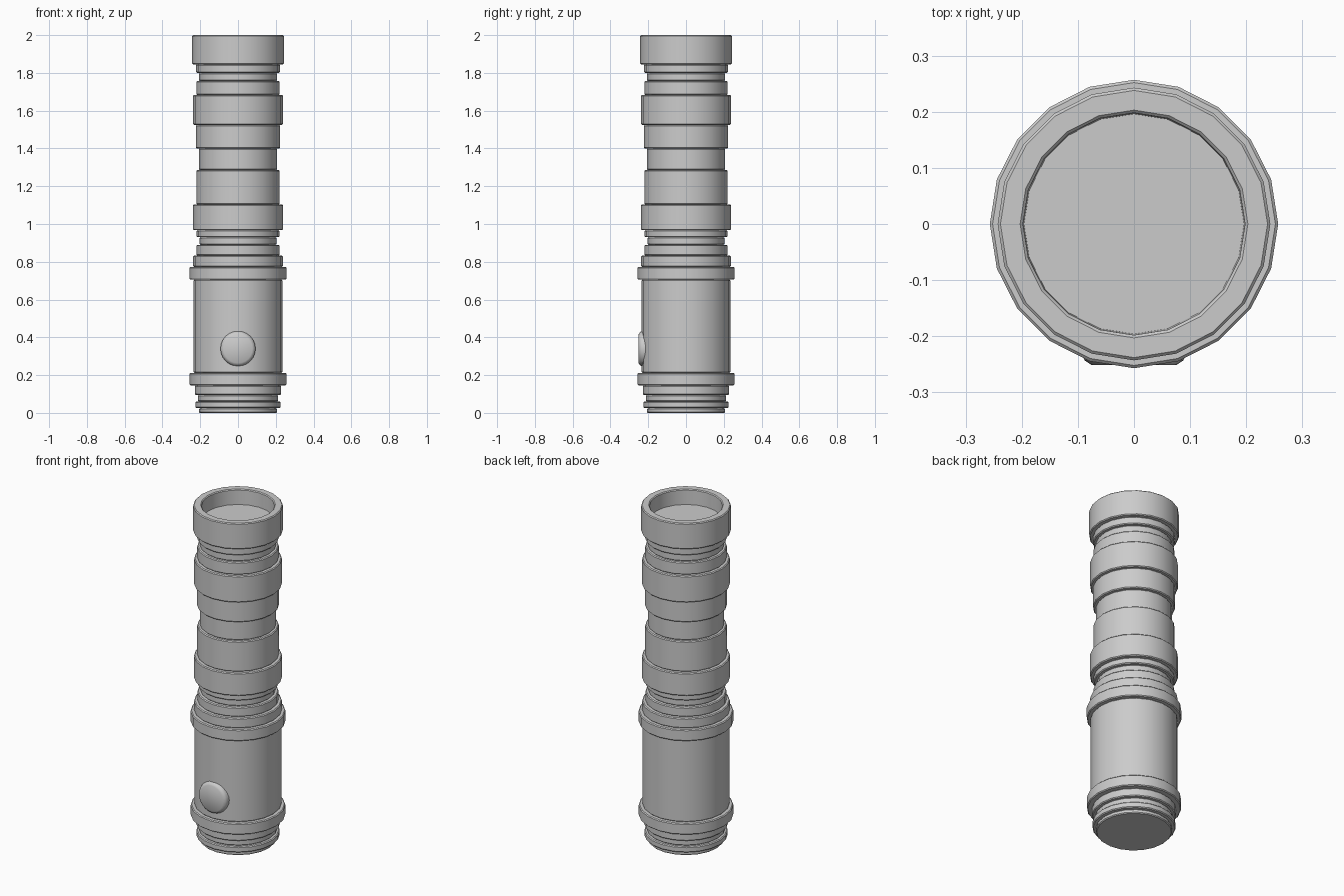
import bpy, bmesh, math
from mathutils import Matrix

if "Cube" in bpy.data.objects:
    bpy.data.objects.remove(bpy.data.objects["Cube"])

SIDES = 20


def finish(name, bm):
    bmesh.ops.recalc_face_normals(bm, faces=bm.faces[:])
    mesh = bpy.data.meshes.new(name)
    bm.to_mesh(mesh)
    bm.free()
    ob = bpy.data.objects.new(name, mesh)
    bpy.context.collection.objects.link(ob)
    bpy.ops.object.select_all(action='DESELECT')
    ob.select_set(True)
    bpy.context.view_layer.objects.active = ob
    bpy.ops.object.shade_smooth_by_angle(angle=math.radians(35))
    return ob


def lathe(name, profile, sides=SIDES, matrix=Matrix()):
    """Spin (radius, height) points around z and cap both ends."""
    bm = bmesh.new()
    rings = [[bm.verts.new((r * math.cos(2 * math.pi * i / sides),
                            r * math.sin(2 * math.pi * i / sides), z))
              for i in range(sides)] for r, z in profile]
    for a, b in zip(rings, rings[1:]):
        for i in range(sides):
            j = (i + 1) % sides
            bm.faces.new((a[i], a[j], b[j], b[i]))
    bm.faces.new(rings[0])
    bm.faces.new(rings[-1])
    bm.transform(matrix)
    return finish(name, bm)


def stepped(bands, c=0.005):
    """Profile from (radius, bottom, top) bands with small chamfers."""
    pts = []
    for r, lo, hi in bands:
        pts += [(r - c, lo), (r, lo + c), (r, hi - c), (r - c, hi)]
    return pts


# Whole handle: pommel, lower body, waist, grip, neck, then the hollow emitter
bands = [
    (0.207, 0.0, 0.025), (0.226, 0.025, 0.06), (0.212, 0.06, 0.095),
    (0.228, 0.095, 0.145), (0.256, 0.145, 0.212),
    (0.236, 0.212, 0.705), (0.257, 0.705, 0.773), (0.238, 0.773, 0.833),
    (0.220, 0.833, 0.89), (0.203, 0.89, 0.93), (0.219, 0.93, 0.967),
    (0.239, 0.967, 1.103), (0.221, 1.103, 1.285), (0.207, 1.285, 1.40),
    (0.223, 1.40, 1.525), (0.238, 1.525, 1.683), (0.221, 1.683, 1.757),
    (0.207, 1.757, 1.80), (0.222, 1.80, 1.845), (0.243, 1.845, 2.0),
]
lathe("handle", stepped(bands) + [(0.203, 2.0), (0.198, 1.995), (0.196, 1.91)])

# Round push button on the front of the lower body
to_front = Matrix.Translation((0, 0, 0.34)) @ Matrix.Rotation(math.radians(90), 4, 'X')
lathe("button", [(0.093, 0.19), (0.093, 0.232), (0.088, 0.243), (0.076, 0.251)],
      24, to_front)
